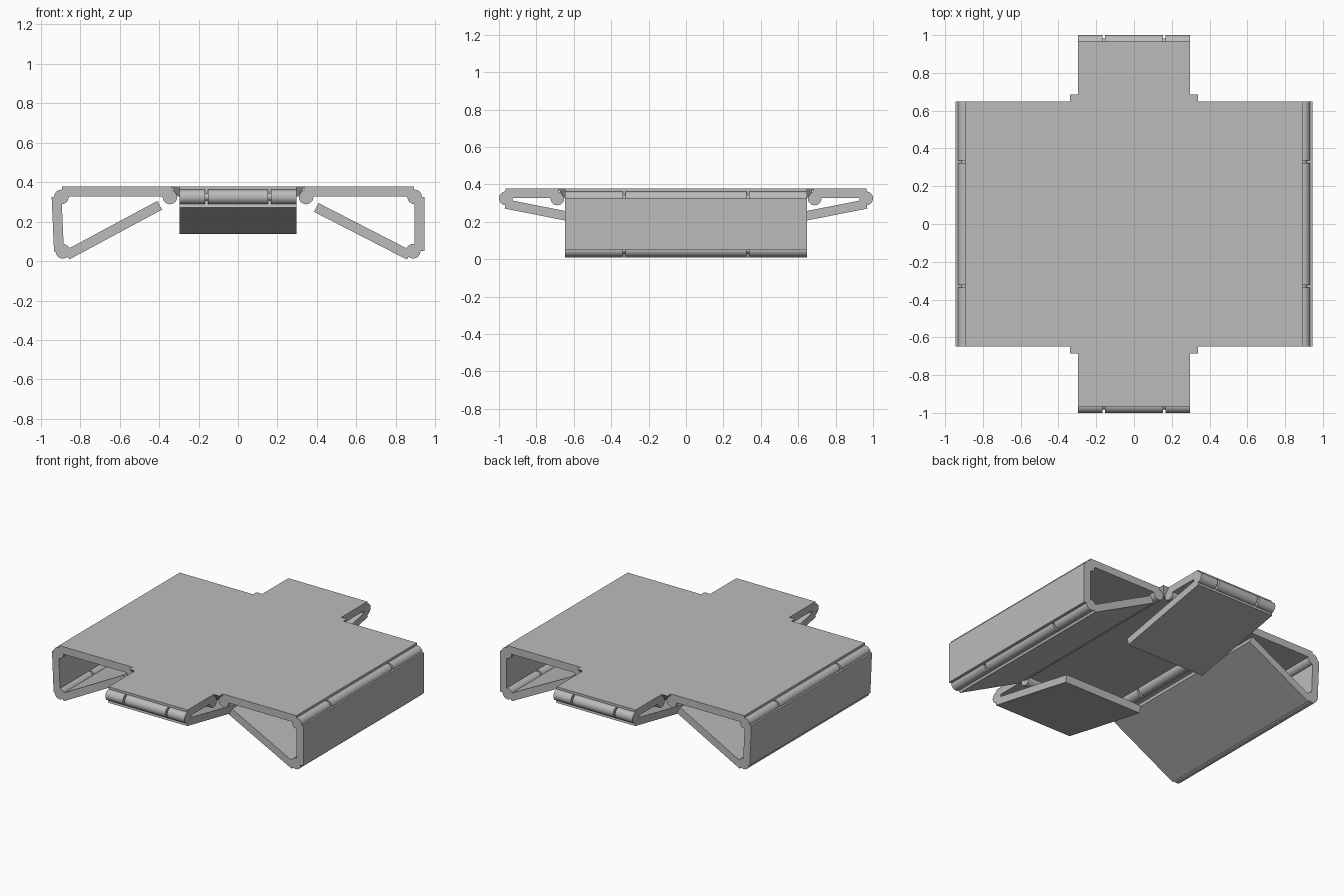
import bpy, bmesh, math
from mathutils import Vector

cube = bpy.data.objects.get("Cube")
if cube:
    bpy.data.objects.remove(cube)

# Single plain grey material
grey = bpy.data.materials.new("plain grey")
grey.use_nodes = True
COLOUR = (0.5, 0.5, 0.5, 1)
grey.diffuse_color = COLOUR
grey.node_tree.nodes["Principled BSDF"].inputs["Base Color"].default_value = COLOUR


def extrude_profile(bm, points, start, end, axis):
    """Prism from a (u, z) profile, extruded along x or y."""
    def place(u, z, t):
        return (u, t, z) if axis == "y" else (t, u, z)
    rings = [[bm.verts.new(place(u, z, t)) for u, z in points] for t in (start, end)]
    bm.faces.new(rings[0])
    bm.faces.new(rings[1])
    n = len(points)
    for i in range(n):
        j = (i + 1) % n
        bm.faces.new((rings[0][i], rings[0][j], rings[1][j], rings[1][i]))


def finish(name, bm, smooth=False):
    bmesh.ops.recalc_face_normals(bm, faces=bm.faces)
    mesh = bpy.data.meshes.new(name)
    bm.to_mesh(mesh)
    bm.free()
    mesh.materials.append(grey)
    obj = bpy.data.objects.new(name, mesh)
    bpy.context.collection.objects.link(obj)
    if smooth:
        bpy.ops.object.select_all(action="DESELECT")
        obj.select_set(True)
        bpy.context.view_layer.objects.active = obj
        bpy.ops.object.shade_smooth_by_angle(angle=math.radians(35))
    return obj


def panel(name, a, b, half, axis, thick=0.05):
    """Flat board whose centre line runs from a to b in (u, z)."""
    a, b = Vector(a), Vector(b)
    d = (b - a).normalized()
    off = Vector((-d.y, d.x)) * thick / 2
    bm = bmesh.new()
    extrude_profile(bm, [a + off, b + off, b - off, a - off], -half, half, axis)
    return finish(name, bm)


def hinge(name, centre, half, split, axis, radius=0.037, gap=0.014):
    """Three knuckles on a thin pin."""
    def circle(r, n):
        return [(centre[0] + r * math.cos(math.tau * i / n),
                 centre[1] + r * math.sin(math.tau * i / n)) for i in range(n)]
    bm = bmesh.new()
    g = gap / 2
    for start, end in ((-half, -split - g), (-split + g, split - g), (split + g, half)):
        extrude_profile(bm, circle(radius, 32), start, end, axis)
    extrude_profile(bm, circle(radius * 0.5, 16), -half + g, half - g, axis)
    return finish(name, bm, True)


LONG, SHORT = 0.648, 0.297       # half widths of wings and end boards
LONG_SPLIT, SHORT_SPLIT = 0.33, 0.16
TOP, PIN = 0.3525, 0.325         # heights of the boards and of the upper pins

# Centre board with undercut edges
bm = bmesh.new()
bmesh.ops.create_cube(bm, size=2)
for v in bm.verts:
    upper = v.co.z > 0
    v.co.x *= 0.34 if upper else 0.305
    v.co.y *= 0.685 if upper else 0.65
    v.co.z = 0.3775 if upper else 0.3275
finish("centre_board", bm)

# Folding side wings: top board, outer wall and inward flap
for side, s, lean, flap_end in (("left", 1, 0.0, (0.397, 0.272)),
                                ("right", -1, 0.012, (0.397, 0.283))):
    panel(side + "_wing_board", (s * 0.338, TOP), (s * 0.892, TOP), LONG, "y")
    panel(side + "_wall", (s * 0.92, PIN), (s * (0.92 - lean), 0.05), LONG, "y")
    panel(side + "_flap", (s * 0.868, 0.03), (s * flap_end[0], flap_end[1]), LONG, "y")
    for part, at in (("inner_hinge", (0.345, PIN)), ("upper_hinge", (0.896, PIN)),
                     ("lower_hinge", (0.888, 0.05))):
        hinge(side + "_" + part, (s * at[0], at[1]), LONG, LONG_SPLIT, "y")

# Folding end boards with flaps that tuck underneath
for end, s in (("front", -1), ("back", 1)):
    panel(end + "_end_board", (s * 0.68, TOP), (s * 0.965, TOP), SHORT, "x")
    panel(end + "_end_flap", (s * 0.965, 0.295), (s * 0.295, 0.163), SHORT, "x")
    for part, at in (("inner_hinge", 0.688), ("outer_hinge", 0.963)):
        hinge(end + "_" + part, (s * at, PIN), SHORT, SHORT_SPLIT, "x")
